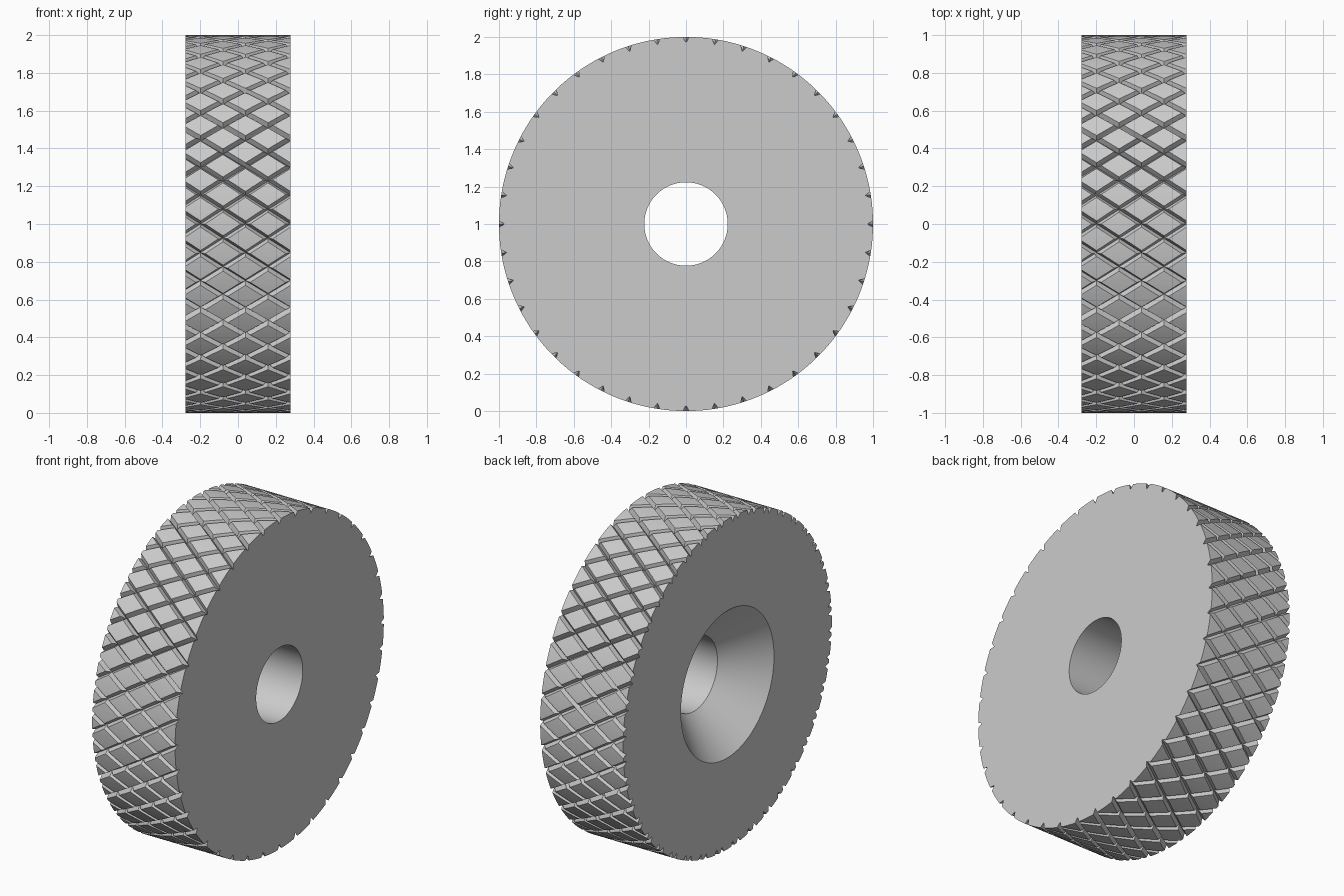
import bpy, bmesh
from math import sin, cos, pi, radians

cube = bpy.data.objects.get("Cube")
if cube:
    bpy.data.objects.remove(cube, do_unlink=True)

HALF = 0.278          # half thickness along x
BORE = 0.223
SINK = 0.446          # countersink mouth radius
GROOVES = 40
TWIST = radians(21)   # groove rotation across the thickness
DEPTH, WIDTH = 0.03, 0.032


def point(x, r, a):
    return (x, r * sin(a), 1 + r * cos(a))


def make_object(name, bm):
    bmesh.ops.recalc_face_normals(bm, faces=bm.faces[:])
    mesh = bpy.data.meshes.new(name)
    bm.to_mesh(mesh)
    bm.free()
    obj = bpy.data.objects.new(name, mesh)
    bpy.context.scene.collection.objects.link(obj)
    return obj


def wheel_body(segments=240):
    # Revolved section: rim, plain face, bore, countersink
    profile = [(-HALF, 1), (HALF, 1), (HALF, BORE),
               (-HALF + SINK - BORE, BORE), (-HALF, SINK)]
    bm = bmesh.new()
    rings = [[bm.verts.new(point(x, r, 2 * pi * (i + 0.5) / segments)) for x, r in profile]
             for i in range(segments)]
    n = len(profile)
    for i in range(segments):
        a, b = rings[i], rings[(i + 1) % segments]
        for k in range(n):
            m = (k + 1) % n
            bm.faces.new((a[k], a[m], b[m], b[k]))
    return make_object("knurled_wheel", bm)


def groove_cutter(name, direction, steps=16):
    # Set of V-section helical bars, all winding the same way
    bm = bmesh.new()
    top = 1.02
    half = WIDTH / 2 * (top - 1 + DEPTH) / DEPTH
    reach = HALF + 0.02
    for g in range(GROOVES):
        sections = []
        for s in range(steps + 1):
            x = reach - 2 * reach * s / steps
            a = 2 * pi * g / GROOVES + direction * TWIST * (HALF - x) / (2 * HALF)
            sections.append([bm.verts.new(point(x, 1 - DEPTH, a)),
                             bm.verts.new(point(x, top, a + half)),
                             bm.verts.new(point(x, top, a - half))])
        for p, q in zip(sections, sections[1:]):
            for k in range(3):
                m = (k + 1) % 3
                bm.faces.new((p[k], p[m], q[m], q[k]))
        bm.faces.new(sections[0])
        bm.faces.new(sections[-1][::-1])
    obj = make_object(name, bm)
    obj.hide_render = True
    return obj


wheel = wheel_body()
bpy.ops.object.select_all(action='DESELECT')
bpy.context.view_layer.objects.active = wheel
wheel.select_set(True)

# Cut the two crossing sets of grooves
for name, direction in (("left_groove_cutter", 1), ("right_groove_cutter", -1)):
    cutter = groove_cutter(name, direction)
    mod = wheel.modifiers.new(name, 'BOOLEAN')
    mod.operation = 'DIFFERENCE'
    mod.solver = 'EXACT'
    mod.object = cutter
    bpy.ops.object.modifier_apply(modifier=mod.name)
    bpy.data.objects.remove(cutter, do_unlink=True)

# Plain grey metal
grey = bpy.data.materials.new("light_grey")
grey.use_nodes = True
colour = (0.6, 0.6, 0.6, 1)
grey.diffuse_color = colour
grey.node_tree.nodes["Principled BSDF"].inputs["Base Color"].default_value = colour
wheel.data.materials.clear()
wheel.data.materials.append(grey)

bpy.ops.object.shade_smooth_by_angle(angle=radians(25))
